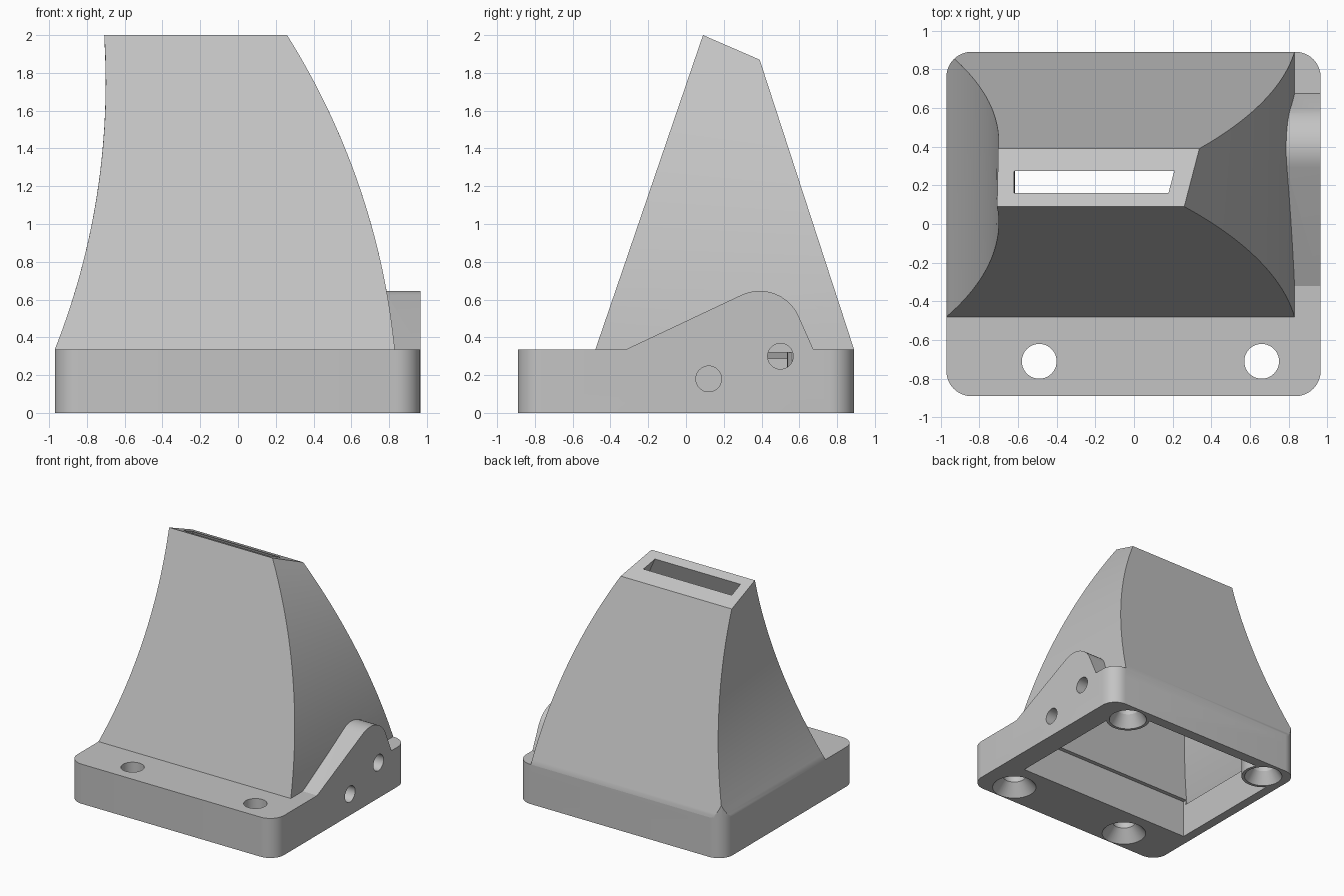
import bpy, bmesh
from math import sin, cos, pi, sqrt, radians
from mathutils import Matrix, Vector

cube = bpy.data.objects.get("Cube")
if cube:
    bpy.data.objects.remove(cube)

grey = bpy.data.materials.new("light_grey")
grey.use_nodes = True
grey.diffuse_color = (0.55, 0.55, 0.55, 1)
grey.node_tree.nodes["Principled BSDF"].inputs["Base Color"].default_value = grey.diffuse_color

FLOOR = 0.335                 # top of the base plate
X0, X1, Y = -0.97, 0.965, 0.89


def finish(name, bm):
    bmesh.ops.recalc_face_normals(bm, faces=bm.faces)
    mesh = bpy.data.meshes.new(name)
    bm.to_mesh(mesh)
    bm.free()
    mesh.materials.append(grey)
    obj = bpy.data.objects.new(name, mesh)
    bpy.context.collection.objects.link(obj)
    return obj


def loft(name, rings):
    """Closed solid through rings of equal point count."""
    bm = bmesh.new()
    rows = [[bm.verts.new(p) for p in ring] for ring in rings]
    n = len(rows[0])
    for a, b in zip(rows, rows[1:]):
        for i in range(n):
            j = (i + 1) % n
            bm.faces.new((a[i], a[j], b[j], b[i]))
    bm.faces.new(rows[0])
    bm.faces.new(rows[-1])
    return finish(name, bm)


def block(name, x0, x1, y0, y1, z0, z1):
    return loft(name, [[(x0, y0, z), (x1, y0, z), (x1, y1, z), (x0, y1, z)] for z in (z0, z1)])


def rounded_block(name, z0, z1, r=0.13, steps=10):
    outline = []
    corners = [(X1 - r, Y - r), (X0 + r, Y - r), (X0 + r, r - Y), (X1 - r, r - Y)]
    for k, (cx, cy) in enumerate(corners):
        for i in range(steps + 1):
            a = (k + i / steps) * pi / 2
            outline.append((cx + r * cos(a), cy + r * sin(a)))
    return loft(name, [[(x, y, z) for x, y in outline] for z in (z0, z1)])


def turned(name, x, y, profile, n=40):
    """Upright round solid from (radius, height) pairs."""
    return loft(name, [[(x + r * cos(2 * pi * i / n), y + r * sin(2 * pi * i / n), z)
                        for i in range(n)] for r, z in profile])


def combine(target, other, operation):
    mod = target.modifiers.new("combine", "BOOLEAN")
    mod.operation, mod.object, mod.solver = operation, other, "EXACT"
    deps = bpy.context.evaluated_depsgraph_get()
    deps.update()
    mesh = bpy.data.meshes.new_from_object(target.evaluated_get(deps))
    target.modifiers.clear()
    target.data = mesh
    bpy.data.objects.remove(other)


# Tapered hood: straight front and back, arc-shaped sides
R = 3.84


def left_x(z):
    return -0.70 - R + sqrt(R * R - (z - 1.75) ** 2)


def right_x(z):
    return -2.991 + sqrt(R * R - (z + 0.044) ** 2)


def hood(name, t0, t1, front=0, back=0, left=0, right=0, steps=28):
    rings = []
    for i in range(steps + 1):
        t = t0 + (t1 - t0) * i / steps
        zf, zb = FLOOR + t * (2 - FLOOR), FLOOR + t * (1.87 - FLOOR)
        yf, yb = -0.48 + 0.57 * t + front, Y - 0.5 * t - back
        rings.append([(left_x(zf) + left, yf, zf), (right_x(zf) - right, yf, zf),
                      (right_x(zb) - right, yb, zb), (left_x(zb) + left, yb, zb)])
    return loft(name, rings)


# Outer shell
body = hood("hood_outer", -0.05, 1)
combine(body, rounded_block("outline_trim", 0.1, 2.2), "INTERSECT")
combine(body, rounded_block("base_plate", 0, FLOOR), "UNION")

# Side bracket with a rounded top
tip = [(0.39 + 0.226 * cos(radians(a)), 0.42 + 0.226 * sin(radians(a)))
       for a in range(28, 117, 8)]
side = [(-0.32, 0.2), (0.675, 0.2), (0.675, FLOOR)] + tip + [(-0.32, FLOOR)]
combine(body, loft("bracket", [[(x, y, z) for y, z in side] for x in (0.70, X1)]), "UNION")

# Hollow inside, open at the bottom and the top slot
combine(body, block("base_cavity", -0.89, 0.78, -0.44, 0.80, -0.1, 0.32), "DIFFERENCE")
combine(body, hood("hood_cavity", -0.03, 1.04, 0.08, 0.10, 0.085, 0.10), "DIFFERENCE")

# Screw bosses in the back corners
for x in (-0.76, 0.66):
    combine(body, turned("boss", x, 0.71, [(0.175, 0), (0.175, 0.33)]), "UNION")

# Countersunk mounting holes
for x, y, rim, top in ((-0.49, -0.71, 0.175, 0.5), (0.66, -0.71, 0.175, 0.5),
                       (-0.76, 0.71, 0.15, 0.42), (0.66, 0.71, 0.15, 0.42)):
    profile = [(rim, -0.05), (rim, 0), (0.09, 0.1), (0.09, top)]
    combine(body, turned("screw_hole", x, y, profile), "DIFFERENCE")

# Cross holes through the bracket side
for y, z in ((0.12, 0.18), (0.5, 0.30)):
    rings = [[(x, y + 0.068 * cos(i * pi / 16), z + 0.068 * sin(i * pi / 16))
              for i in range(32)] for x in (0.75, 1.1)]
    combine(body, loft("cross_hole", rings), "DIFFERENCE")

body.name = body.data.name = "duct_body"
bpy.context.view_layer.objects.active = body
body.select_set(True)
bpy.ops.object.shade_smooth_by_angle(angle=radians(25))
